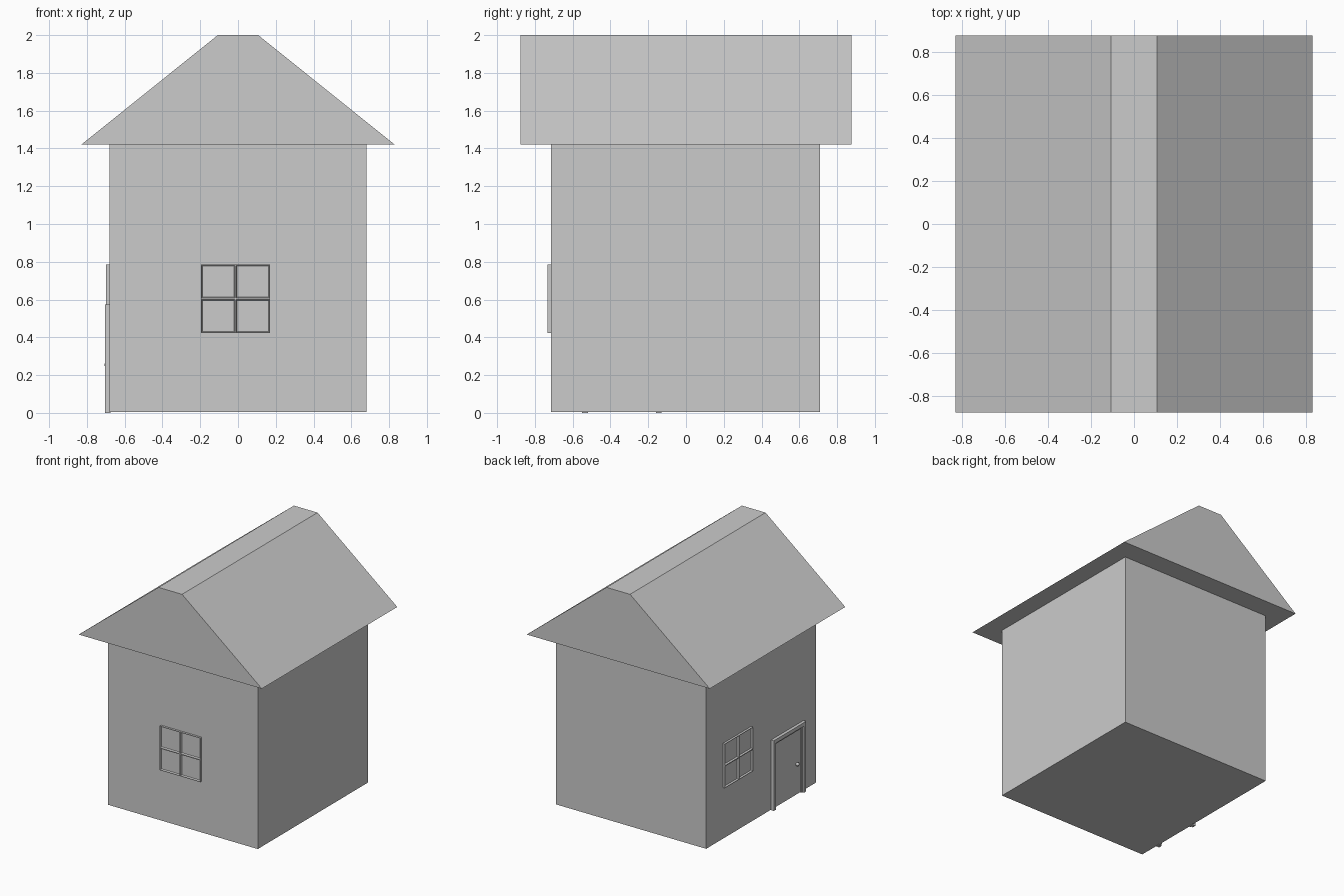
import bpy, bmesh
from math import radians
from mathutils import Matrix

if "Cube" in bpy.data.objects:
    bpy.data.objects.remove(bpy.data.objects["Cube"])

# Wall frames: local x along the wall, local y up, local z outward
FRONT = Matrix.Translation((0, -0.715, 0)) @ Matrix.Rotation(radians(90), 4, 'X')
LEFT = (Matrix.Translation((-0.68, 0, 0)) @ Matrix.Rotation(radians(-90), 4, 'Z')
        @ Matrix.Rotation(radians(90), 4, 'X'))
UPRIGHT = Matrix.Rotation(radians(90), 4, 'X')


def finish(name, bm, matrix):
    bm.transform(matrix)
    bmesh.ops.recalc_face_normals(bm, faces=bm.faces)
    mesh = bpy.data.meshes.new(name)
    bm.to_mesh(mesh)
    bm.free()
    obj = bpy.data.objects.new(name, mesh)
    bpy.context.collection.objects.link(obj)
    return obj


def prism(name, outline, z0, z1, matrix):
    """Extrude a flat outline from z0 to z1 in the given frame."""
    bm = bmesh.new()
    face = bm.faces.new([bm.verts.new((x, y, z0)) for x, y in outline])
    ext = bmesh.ops.extrude_face_region(bm, geom=[face])
    top = [v for v in ext['geom'] if isinstance(v, bmesh.types.BMVert)]
    bmesh.ops.translate(bm, verts=top, vec=(0, 0, z1 - z0))
    return finish(name, bm, matrix)


def rect(x0, x1, y0, y1):
    return [(x0, y0), (x1, y0), (x1, y1), (x0, y1)]


def arch(x0, x1, y0, y1, w):
    """Door-frame outline: two posts and a lintel of width w."""
    return [(x0, y0), (x0 + w, y0), (x0 + w, y1 - w), (x1 - w, y1 - w),
            (x1 - w, y0), (x1, y0), (x1, y1), (x0, y1)]


def window(name, cx, cy, w, h, matrix, depth=0.018):
    """Four-pane window with sunken, chamfered panes."""
    bm = bmesh.new()
    bmesh.ops.create_grid(bm, x_segments=2, y_segments=2, size=0.5)
    rim = [e for e in bm.edges if e.is_boundary]
    panes = bm.faces[:]
    ext = bmesh.ops.extrude_edge_only(bm, edges=rim)
    back = [v for v in ext['geom'] if isinstance(v, bmesh.types.BMVert)]
    bmesh.ops.translate(bm, verts=back, vec=(0, 0, -depth))
    bm.transform(Matrix.Translation((cx, cy, depth)) @ Matrix.Diagonal((w, h, 1, 1)))
    bmesh.ops.recalc_face_normals(bm, faces=bm.faces)
    for f in panes:
        if f.normal.z < 0:
            f.normal_flip()
    bm.normal_update()
    bmesh.ops.inset_individual(bm, faces=panes, thickness=0.005)
    bmesh.ops.inset_individual(bm, faces=panes, thickness=0.007, depth=-0.013)
    return finish(name, bm, matrix)


# House body and flat-ridged roof
prism("walls", rect(-0.68, 0.68, 0.004, 1.42), -0.71, 0.715, UPRIGHT)
prism("roof", [(-0.83, 1.42), (0.83, 1.42), (0.107, 2), (-0.107, 2)],
      -0.877, 0.877, UPRIGHT)

# Windows on the front and left walls
window("front_window", -0.013, 0.604, 0.367, 0.362, FRONT)
window("side_window", -0.31, 0.604, 0.367, 0.362, LEFT)

# Door with stepped frame on the left wall
prism("door_frame", arch(0.13, 0.55, 0, 0.575, 0.03), -0.005, 0.025, LEFT)
prism("door_stop", arch(0.16, 0.52, 0.004, 0.545, 0.015), -0.005, 0.013, LEFT)
prism("door", rect(0.175, 0.505, 0.008, 0.53), -0.005, 0.006, LEFT)

# Door knob
bm = bmesh.new()
bmesh.ops.create_uvsphere(bm, u_segments=16, v_segments=10, radius=0.015)
bm.transform(Matrix.Translation((0.455, 0.255, 0.012)))
knob = finish("door_knob", bm, LEFT)
for p in knob.data.polygons:
    p.use_smooth = True
